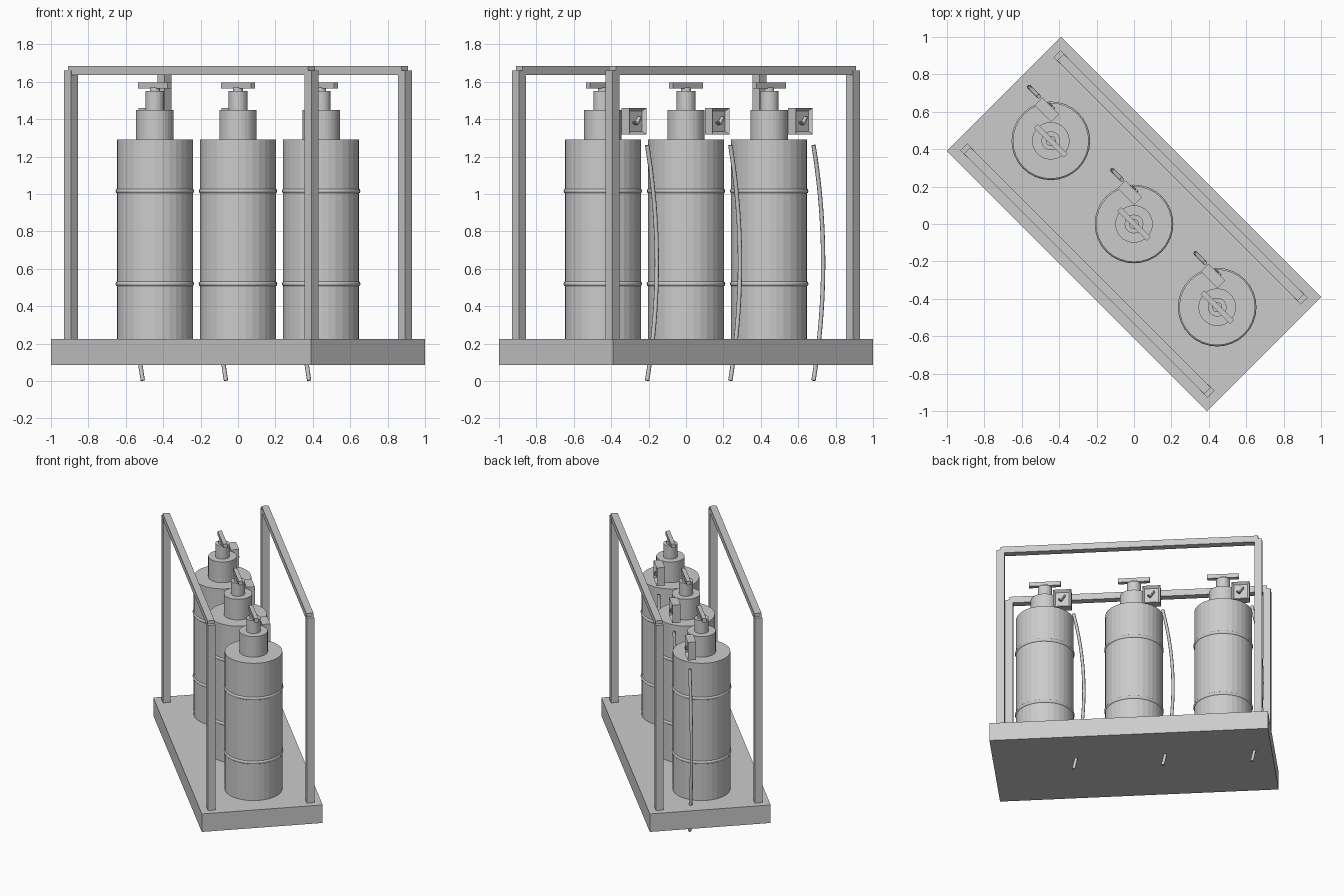
import bpy, bmesh, math
from mathutils import Matrix, Vector

if "Cube" in bpy.data.objects:
    bpy.data.objects.remove(bpy.data.objects["Cube"])

# Everything is laid out along local axes (u = long side, v = short side), then turned -45 degrees
TURN = Matrix.Rotation(-math.pi / 4, 4, 'Z')

grey = bpy.data.materials.new("plain grey")
grey.diffuse_color = (0.6, 0.6, 0.6, 1)
grey.use_nodes = True
grey.node_tree.nodes["Principled BSDF"].inputs["Base Color"].default_value = grey.diffuse_color


def finish(name, bm):
    bmesh.ops.recalc_face_normals(bm, faces=bm.faces[:])
    bm.transform(TURN)
    me = bpy.data.meshes.new(name)
    bm.to_mesh(me)
    bm.free()
    me.materials.append(grey)
    ob = bpy.data.objects.new(name, me)
    bpy.context.collection.objects.link(ob)
    return ob


def add_box(bm, u0, u1, v0, v1, z0, z1):
    m = Matrix.Translation(((u0 + u1) / 2, (v0 + v1) / 2, (z0 + z1) / 2)) @ \
        Matrix.Diagonal((u1 - u0, v1 - v0, z1 - z0, 1))
    return bmesh.ops.create_cube(bm, size=1, matrix=m)['verts']


def box(name, *dims):
    bm = bmesh.new()
    add_box(bm, *dims)
    return finish(name, bm)


def lathe(name, u, profile, sides=32):
    """Solid of revolution around (u, 0)."""
    bm = bmesh.new()
    rings = []
    for r, z in profile:
        rings.append([bm.verts.new((u + r * math.cos(2 * math.pi * i / sides),
                                    r * math.sin(2 * math.pi * i / sides), z))
                      for i in range(sides)])
    for a, b in zip(rings, rings[1:]):
        for i in range(sides):
            j = (i + 1) % sides
            bm.faces.new((a[i], a[j], b[j], b[i]))
    bm.faces.new(rings[0][::-1])
    bm.faces.new(rings[-1])
    return finish(name, bm)


def band(name, u, z, major=0.195, minor=0.015, sides=32, sec=10):
    bm = bmesh.new()
    rings = []
    for i in range(sides):
        a = 2 * math.pi * i / sides
        ring = []
        for k in range(sec):
            t = 2 * math.pi * k / sec
            r = major + minor * math.cos(t)
            ring.append(bm.verts.new((u + r * math.cos(a), r * math.sin(a), z + minor * math.sin(t))))
        rings.append(ring)
    for i in range(sides):
        a, b = rings[i], rings[(i + 1) % sides]
        for k in range(sec):
            l = (k + 1) % sec
            bm.faces.new((a[k], b[k], b[l], a[l])).smooth = True
    return finish(name, bm)


def hose(name, u, v=0.122, r=0.0115, steps=24, sec=8):
    """Bowed tube from below the base up to the gauge."""
    bm = bmesh.new()
    rings = []
    for i in range(steps + 1):
        t = i / steps
        z = 0.003 + 1.258 * t
        bow = -0.213 - 0.073 * 4 * t * (1 - t)
        slope = -0.073 * 4 * (1 - 2 * t) / 1.258
        side = Vector((1, 0, -slope)).normalized()
        c = Vector((u + bow, v, z))
        rings.append([bm.verts.new(c + side * r * math.cos(2 * math.pi * k / sec)
                                   + Vector((0, r * math.sin(2 * math.pi * k / sec), 0)))
                      for k in range(sec)])
    for a, b in zip(rings, rings[1:]):
        for k in range(sec):
            l = (k + 1) % sec
            bm.faces.new((a[k], a[l], b[l], b[k])).smooth = True
    bm.faces.new(rings[0][::-1])
    bm.faces.new(rings[-1])
    return finish(name, bm)


def gauge(name, u):
    """Box with a recessed dial on its +v face."""
    bm = bmesh.new()
    add_box(bm, u - 0.197, u - 0.07, 0.073, 0.132, 1.319, 1.459)
    bm.normal_update()
    dial = max(bm.faces, key=lambda f: f.normal.y)
    bmesh.ops.inset_individual(bm, faces=[dial], thickness=0.022)
    bmesh.ops.translate(bm, verts=dial.verts[:], vec=(0, -0.018, 0))
    finish(name, bm)


def needle(name, u):
    """Tick-shaped pointer: long and short arm meeting at a pivot."""
    bm = bmesh.new()
    pivot = Vector((u - 0.125, 0.128, 1.372))
    for length, angle in ((0.05, 55), (0.02, 140)):
        vs = add_box(bm, 0, length, -0.014, 0.012, -0.004, 0.004)
        # -u is to the right when looking at the dial
        m = Matrix.Translation(pivot) @ Matrix.Rotation(math.radians(180 + angle), 4, 'Y')
        bmesh.ops.transform(bm, matrix=m, verts=vs)
    finish(name, bm)


# Platform
box("base_platform", -0.983, 0.983, -0.4315, 0.4315, 0.085, 0.225)

# Two rail frames, one on each long side
for side, s in (("left", -1), ("right", 1)):
    v = s * 0.353
    for end, e in (("back", -1), ("front", 1)):
        u = e * 0.909
        box(f"{side}_{end}_post", u - 0.0265, u + 0.0265, v - 0.0265, v + 0.0265, 0.225, 1.66)
    box(f"{side}_top_rail", -0.909, 0.909, v - 0.025, v + 0.025, 1.635, 1.684)

# Three gas cylinders with their fittings
for n, u in enumerate((-0.629, 0, 0.629), 1):
    lathe(f"cylinder_{n}_body", u, [(0.203, 0.22), (0.203, 1.29)])
    for k, z in enumerate((0.52, 1.016), 1):
        band(f"cylinder_{n}_band_{k}", u, z)
    lathe(f"cylinder_{n}_neck", u, [(0.1, 1.285), (0.1, 1.45)])
    lathe(f"cylinder_{n}_valve", u, [(0.05, 1.445), (0.05, 1.55), (0.027, 1.55), (0.027, 1.57)])
    box(f"cylinder_{n}_handle", u - 0.112, u + 0.112, -0.015, 0.015, 1.564, 1.595)
    gauge(f"gauge_{n}_case", u)
    needle(f"gauge_{n}_needle", u)
    hose(f"hose_{n}", u)
